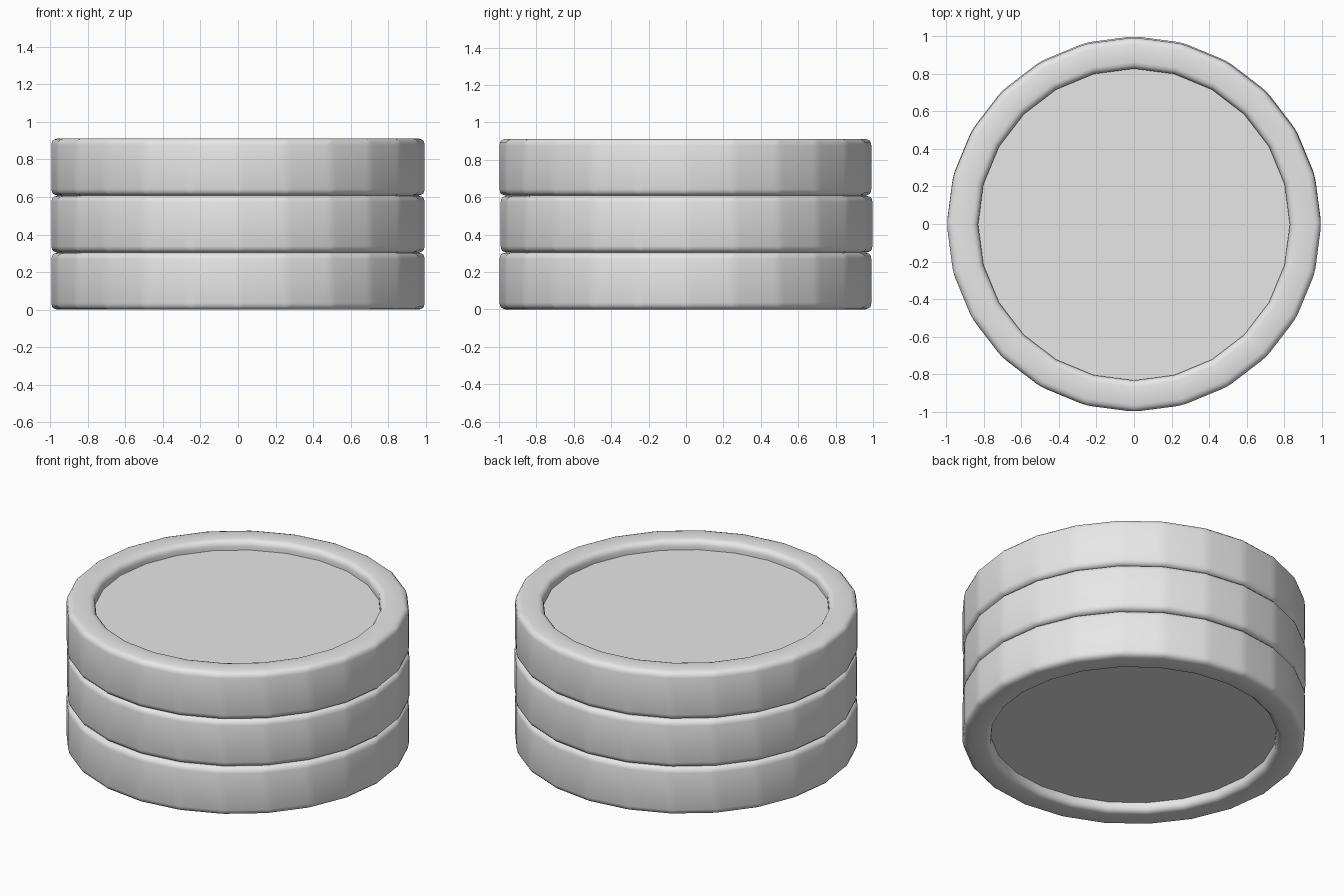
import bpy
import bmesh
import math

cube = bpy.data.objects.get("Cube")
if cube:
    bpy.data.objects.remove(cube, do_unlink=True)

SIDES = 24
RADIUS = 0.997
INNER = 0.83
THICK = 0.304
RECESS = 0.06
BEVEL = 0.035

grey = bpy.data.materials.new("light grey")
grey.use_nodes = True
grey.diffuse_color = (0.8, 0.8, 0.8, 1)
grey.node_tree.nodes["Principled BSDF"].inputs["Base Color"].default_value = (0.8, 0.8, 0.8, 1)


def make_disc(name, y, z):
    """Round disc with a raised, softened rim on both faces."""
    bm = bmesh.new()
    bmesh.ops.create_cone(bm, cap_ends=True, segments=SIDES,
                          radius1=RADIUS, radius2=RADIUS, depth=THICK)

    # Sink a recess into each cap
    for cap in [f for f in bm.faces if abs(f.normal.z) > 0.9]:
        up = math.copysign(1, cap.normal.z)
        bmesh.ops.inset_region(bm, faces=[cap], use_even_offset=True,
                               thickness=(RADIUS - INNER) * math.cos(math.pi / SIDES))
        wall = bmesh.ops.extrude_discrete_faces(bm, faces=[cap])["faces"]
        for v in wall[0].verts:
            v.co.z -= up * RECESS

    # Round the outer and inner edges of both rims
    def is_ring(edge):
        a, b = edge.verts
        flat = all(abs(abs(v.co.z) - THICK / 2) < 1e-4 for v in (a, b))
        return flat and abs(a.co.xy.length - b.co.xy.length) < 1e-3
    bmesh.ops.bevel(bm, geom=[e for e in bm.edges if is_ring(e)], offset=BEVEL,
                    segments=3, profile=0.5, affect='EDGES')
    bmesh.ops.recalc_face_normals(bm, faces=bm.faces)

    mesh = bpy.data.meshes.new(name)
    bm.to_mesh(mesh)
    bm.free()
    mesh.materials.append(grey)
    disc = bpy.data.objects.new(name, mesh)
    bpy.context.collection.objects.link(disc)
    disc.location = (0, y, z)

    bpy.ops.object.select_all(action='DESELECT')
    disc.select_set(True)
    bpy.context.view_layer.objects.active = disc
    bpy.ops.object.shade_smooth_by_angle(angle=math.radians(40))


# Stack of three discs, the middle one nudged slightly
for i, (name, y) in enumerate((("bottom_disc", -0.003),
                               ("middle_disc", 0.003),
                               ("top_disc", -0.003))):
    make_disc(name, y, THICK * (i + 0.5))
